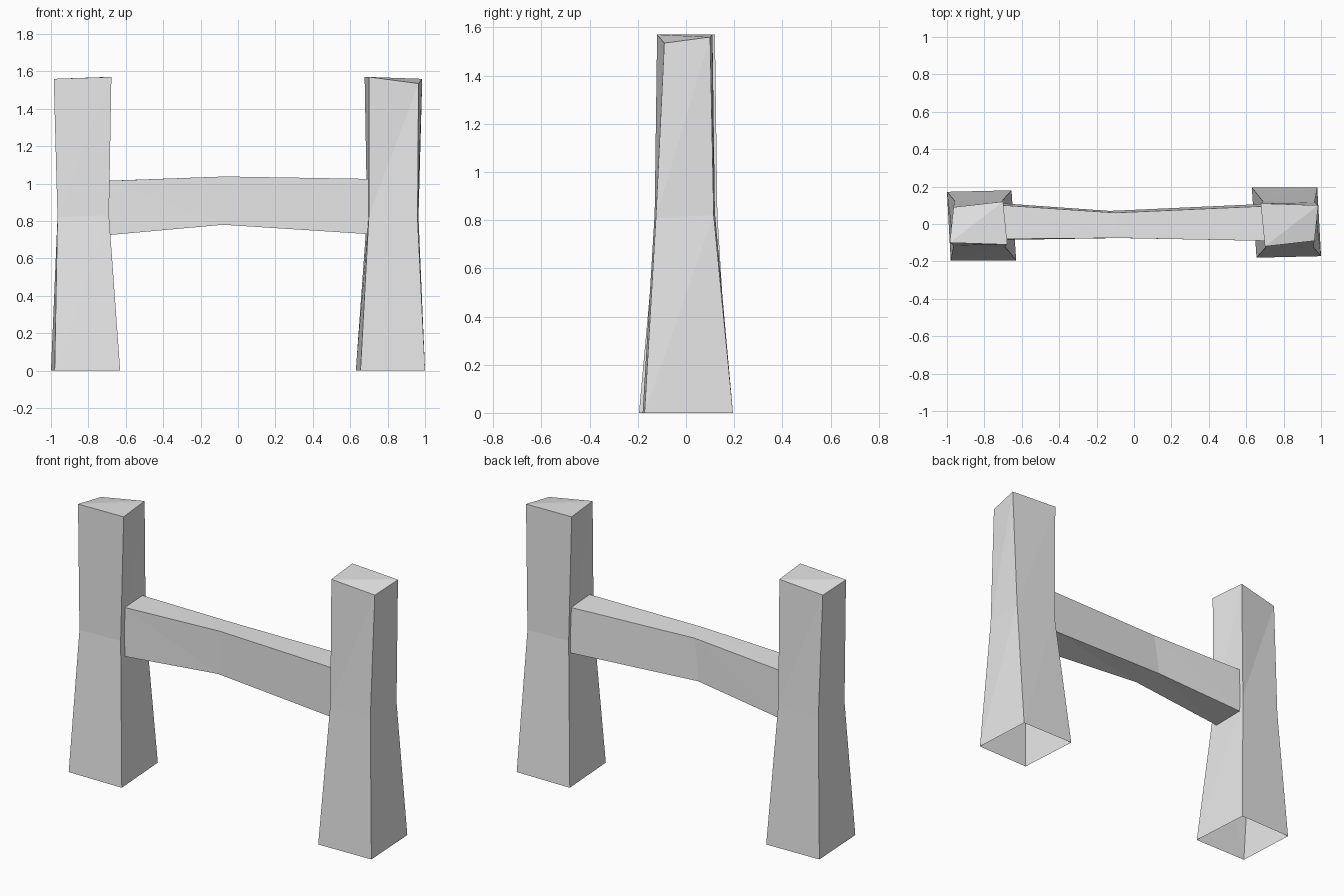
import bpy
import math

cube = bpy.data.objects.get("Cube")
if cube:
    bpy.data.objects.remove(cube, do_unlink=True)

# Single plain grey
grey = bpy.data.materials.new("light_grey")
grey.use_nodes = True
colour = (0.8, 0.8, 0.8, 1)
grey.diffuse_color = colour
grey.node_tree.nodes["Principled BSDF"].inputs["Base Color"].default_value = colour


def loft(name, rings, capped=False):
    """Join four-cornered rings with triangulated flat walls."""
    verts = [corner for ring in rings for corner in ring]
    faces = []
    for r in range(len(rings) - 1):
        low, high = r * 4, r * 4 + 4
        for i in range(4):
            j = (i + 1) % 4
            faces += [(low + i, low + j, high + j), (low + i, high + j, high + i)]
    if capped:
        a = len(verts) - 4
        faces += [(a, a + 1, a + 2), (a, a + 2, a + 3)]
    mesh = bpy.data.meshes.new(name)
    mesh.from_pydata(verts, [], faces)
    mesh.materials.append(grey)
    obj = bpy.data.objects.new(name, mesh)
    bpy.context.collection.objects.link(obj)
    return obj


# Hewn post: flared open foot, narrow waist, skewed top
# corners run front inner, front outer, back outer, back inner
foot = [(0.655, -0.18, 0), (1.0, -0.172, 0), (0.98, 0.195, 0), (0.63, 0.195, 0)]
waist = [(0.70, -0.13, 0.83), (0.96, -0.125, 0.81),
         (0.965, 0.115, 0.82), (0.69, 0.12, 0.83)]
top = [(0.70, -0.12, 1.57), (0.965, -0.09, 1.535),
       (0.985, 0.10, 1.56), (0.677, 0.11, 1.57)]
left_post = loft("left_post", [foot, waist, top], capped=True)

# The opposite post is the same piece turned half way round
right_post = bpy.data.objects.new("right_post", left_post.data)
right_post.rotation_euler.z = math.pi
bpy.context.collection.objects.link(right_post)

# Crossbar, slightly slimmer near the middle
# corners run front bottom, back bottom, back top, front top
right_end = [(-0.69, -0.085, 0.725), (-0.70, 0.11, 0.735),
             (-0.70, 0.10, 1.015), (-0.69, -0.08, 1.015)]
middle = [(-0.08, -0.075, 0.78), (-0.13, 0.07, 0.79),
          (-0.10, 0.06, 1.035), (-0.07, -0.075, 1.038)]
left_end = [(0.70, -0.09, 0.73), (0.69, 0.107, 0.755),
            (0.69, 0.095, 1.02), (0.70, -0.09, 1.025)]
loft("crossbar", [right_end, middle, left_end])
